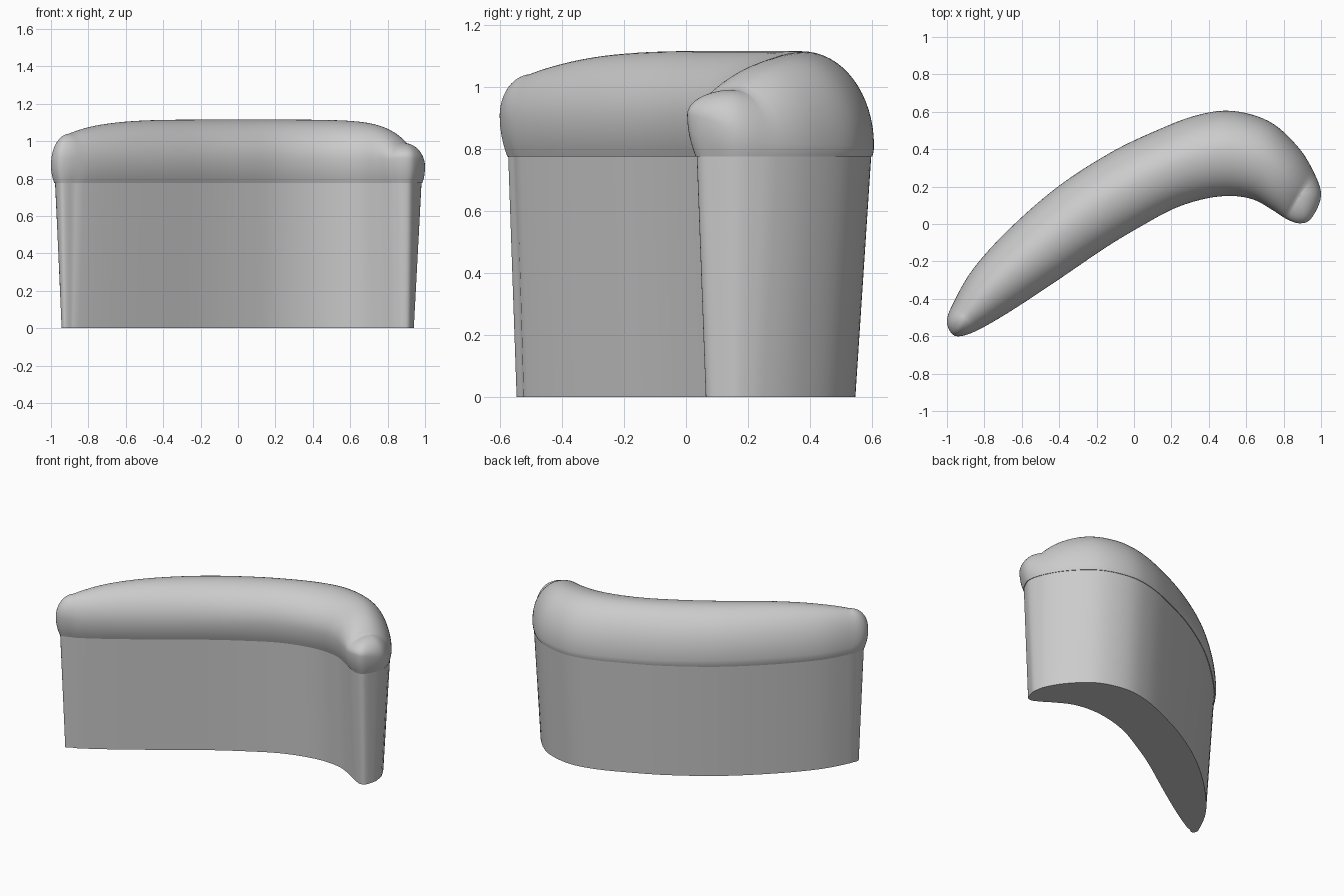
import bpy, bmesh, math
from mathutils import Vector

cube = bpy.data.objects.get("Cube")
if cube:
    bpy.data.objects.remove(cube, do_unlink=True)

fabric = bpy.data.materials.new("grey fabric")
fabric.use_nodes = True
GREY = (0.6, 0.6, 0.6, 1)
fabric.diffuse_color = GREY
fabric.node_tree.nodes["Principled BSDF"].inputs["Base Color"].default_value = GREY

# Plan outline: matching points on the front and back edges, between two shared tips
LEFT_TIP, RIGHT_TIP = (-0.977, -0.583), (0.945, 0.027)
FRONT = [(-0.93, -0.6), (-0.83, -0.565), (-0.65, -0.46), (-0.4, -0.295), (-0.15, -0.125),
         (0.05, -0.005), (0.22, 0.085), (0.38, 0.135), (0.52, 0.15), (0.64, 0.13),
         (0.74, 0.075), (0.81, 0.03), (0.88, 0.004)]
BACK = [(-1.0, -0.52), (-0.97, -0.43), (-0.86, -0.24), (-0.66, -0.02), (-0.4, 0.205),
        (-0.12, 0.385), (0.12, 0.5), (0.33, 0.58), (0.52, 0.605), (0.72, 0.55),
        (0.87, 0.42), (0.96, 0.28), (1.0, 0.15)]
STEPS = 6


def smooth_loop(points):
    """Closed Catmull-Rom curve through the points."""
    pts, out = [Vector(p) for p in points], []
    n = len(pts)
    for i in range(n):
        a, b, c, d = (pts[(i + k) % n] for k in (-1, 0, 1, 2))
        for s in range(STEPS):
            t = s / STEPS
            out.append(0.5 * (2 * b + (c - a) * t + (2 * a - 5 * b + 4 * c - d) * t ** 2
                              + (3 * b - a - 3 * c + d) * t ** 3))
    return out


outline = smooth_loop([LEFT_TIP] + FRONT + [RIGHT_TIP] + BACK[::-1])
N = len(outline)
HALF = N // 2

# Centre line, stopping short of the tips so the ends come out round
mids = [(outline[i] + outline[-i % N]) / 2 for i in range(HALF + 1)]
first, last = 2 * STEPS, HALF - 2 * STEPS
arc = [0.0] * (HALF + 1)
for i in range(first + 1, HALF + 1):
    arc[i] = arc[i - 1] + ((mids[i] - mids[i - 1]).length if i <= last else 0)


def spine_index(i):
    return min(max(i if i <= HALF else N - i, first), last)


spine = [mids[spine_index(i)] for i in range(N)]


def ridge_height(i):
    v = 2 * arc[spine_index(i)] / arc[HALF] - 1
    return 1.115 - (0.075 * v ** 4 if v < 0 else 0.125 * v ** 7)


def facing(i):
    """Outward direction along y: -1 at the front, +1 at the back."""
    return (outline[i] - spine[i]).normalized().y


def inset_ring(inset, height):
    ring = []
    for i in range(N):
        to_spine = spine[i] - outline[i]
        p = outline[i] + to_spine.normalized() * inset(i)
        ring.append((p.x, p.y, height(i)))
    return ring


def seam_inset(i):
    return 0.02 - 0.011 * facing(i)


def widest_height(i):
    return 0.86 - 0.05 * facing(i)


def loft(name, rings, cap_bottom, cap_top):
    bm = bmesh.new()
    loops = [[bm.verts.new(p) for p in ring] for ring in rings]
    for low, high in zip(loops, loops[1:]):
        for i in range(N):
            j = (i + 1) % N
            bm.faces.new((low[i], low[j], high[j], high[i]))
    if cap_bottom:
        bm.faces.new(loops[0][::-1])
    if cap_top:
        bm.faces.new(loops[-1])
    bmesh.ops.remove_doubles(bm, verts=bm.verts, dist=0.0002)
    bmesh.ops.recalc_face_normals(bm, faces=bm.faces)
    mesh = bpy.data.meshes.new(name)
    bm.to_mesh(mesh)
    bm.free()
    mesh.materials.append(fabric)
    obj = bpy.data.objects.new(name, mesh)
    bpy.context.collection.objects.link(obj)
    bpy.ops.object.select_all(action='DESELECT')
    obj.select_set(True)
    bpy.context.view_layer.objects.active = obj
    bpy.ops.object.shade_smooth_by_angle(angle=math.radians(40))
    return obj


# Tapered upholstered base
SEAM = 0.775
loft("seat_base", [inset_ring(lambda i: 0.06, lambda i: 0),
                   inset_ring(seam_inset, lambda i: SEAM)], True, False)

# Cushion: small lip, bulging side, then an elliptical dome up to the ridge
rings = [inset_ring(lambda i: seam_inset(i) + 0.004, lambda i: SEAM)]
for k in range(7):
    t = k / 6
    rings.append(inset_ring(lambda i: (seam_inset(i) - 0.004) * (1 - t) ** 2,
                            lambda i: SEAM + (widest_height(i) - SEAM) * t))
for k in range(1, 17):
    a = k / 16 * math.pi / 2
    rings.append(inset_ring(
        lambda i: (spine[i] - outline[i]).length * (1 - math.cos(a)),
        lambda i: widest_height(i) + (ridge_height(i) - widest_height(i)) * math.sin(a)))
loft("seat_cushion", rings, False, False)
